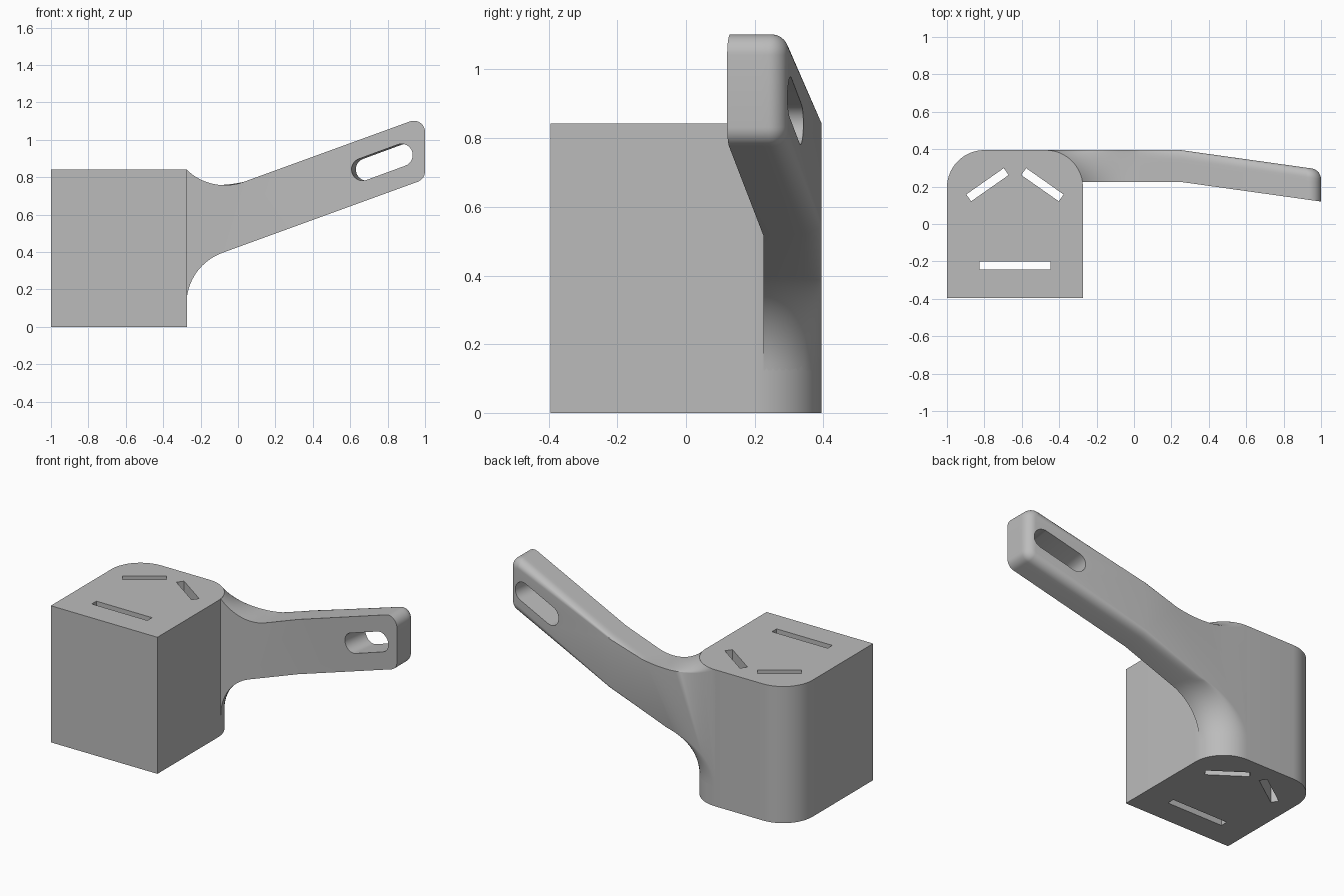
import bpy, bmesh
from math import sin, cos, radians, sqrt, pi, atan
from mathutils import Vector, Matrix

cube = bpy.data.objects.get("Cube")
if cube:
    bpy.data.objects.remove(cube)

grey = bpy.data.materials.new("plain grey")
grey.use_nodes = True
COLOUR = (0.5, 0.5, 0.5, 1)
grey.diffuse_color = COLOUR
grey.node_tree.nodes["Principled BSDF"].inputs["Base Color"].default_value = COLOUR


def arc(cx, cz, r, a0, a1, n=16):
    angles = [radians(a0 + (a1 - a0) * i / n) for i in range(n + 1)]
    return [(cx + r * cos(a), cz + r * sin(a)) for a in angles]


def to_object(name, bm):
    bmesh.ops.recalc_face_normals(bm, faces=bm.faces)
    mesh = bpy.data.meshes.new(name)
    bm.to_mesh(mesh)
    bm.free()
    mesh.materials.append(grey)
    ob = bpy.data.objects.new(name, mesh)
    bpy.context.collection.objects.link(ob)
    return ob


def loft(rings):
    """Closed solid through rings of equal point count."""
    bm = bmesh.new()
    loops = [[bm.verts.new(p) for p in ring] for ring in rings]
    n = len(loops[0])
    for a, b in zip(loops, loops[1:]):
        for i in range(n):
            j = (i + 1) % n
            bm.faces.new((a[i], a[j], b[j], b[i]))
    bm.faces.new(loops[0])
    bm.faces.new(loops[-1])
    return bm


def prism(name, outline, low, high):
    return to_object(name, loft([[(x, y, z) for x, y in outline] for z in (low, high)]))


def activate(ob):
    bpy.ops.object.select_all(action='DESELECT')
    ob.select_set(True)
    bpy.context.view_layer.objects.active = ob


def cut(ob, cutter):
    cutter.hide_render = True
    mod = ob.modifiers.new("cut", 'BOOLEAN')
    mod.operation = 'DIFFERENCE'
    mod.solver = 'EXACT'
    mod.object = cutter
    activate(ob)
    bpy.ops.object.modifier_apply(modifier=mod.name)
    bpy.data.objects.remove(cutter)


def smooth(ob):
    activate(ob)
    bpy.ops.object.shade_smooth_by_angle(angle=radians(30))


# Block with two rounded rear corners
LEFT, RIGHT, BACK, TOP, R = -1.0, -0.273, 0.395, 0.842, 0.2
plan = [(LEFT, -BACK), (RIGHT, -BACK)]
plan += arc(RIGHT - R, BACK - R, R, 0, 90) + arc(LEFT + R, BACK - R, R, 90, 180)
block = prism("block", plan, 0, TOP)

# Three slots straight through the block
mid = (LEFT + RIGHT) / 2
for x, y, length, angle in ((mid, -0.222, 0.38, 0),
                            (mid - 0.147, 0.21, 0.245, 35),
                            (mid + 0.147, 0.21, 0.245, -35)):
    h, w = length / 2, 0.0225
    slot = prism("slot_cutter", [(-h, -w), (h, -w), (h, w), (-h, w)], -0.1, TOP + 0.1)
    slot.data.transform(Matrix.Translation((x, y, 0)) @ Matrix.Rotation(radians(angle), 4, 'Z'))
    cut(block, slot)
smooth(block)

# Arm outline seen from the front: flared root, rounded tip
flare_low = arc(0.017, 0.1235, 0.29, 180, 110)
flare_top = arc(-0.069, 1.0475, 0.29, -70, -134.7)
outline = flare_low + arc(0.94, 0.832, 0.06, -70, 0, 8) + arc(0.94, 1.042, 0.06, 0, 110, 12) + flare_top
outline = [(RIGHT - 0.01, outline[0][1])] + outline + [(RIGHT - 0.01, outline[-1][1])]


def root_edge(y):
    d = max(0, y - (BACK - R))
    return RIGHT - R + sqrt(max(0, R * R - d * d))


def arm_ring(y, inset):
    ring, n = [], len(outline)
    for i, (x, z) in enumerate(outline):
        a, b = Vector(outline[i - 1]), Vector(outline[(i + 1) % n])
        t = (b - a).normalized()
        fade = inset * min(1, max(0, (x - 0.03) / 0.22))
        px, pz = x - t.y * fade, z + t.x * fade
        if x < 0.03:  # stretch the flare to meet the rounded block corner
            px = 0.03 + (x - 0.03) * (0.03 - root_edge(y)) / (0.03 - RIGHT)
        ring.append((px, y, pz))
    return ring


FRONT, FILLET, BEND, SLOPE = 0.225, 0.05, 0.25, 0.14
slices = [(FRONT + (BACK - FILLET - FRONT) * i / 6, 0) for i in range(6)]
slices += [(BACK - FILLET + FILLET * sin(a), FILLET * (1 - cos(a)))
           for a in (pi / 2 * i / 8 for i in range(9))]
bm = loft([arm_ring(y, inset) for y, inset in slices])

# Bend the outer arm towards the front
bmesh.ops.bisect_plane(bm, geom=bm.verts[:] + bm.edges[:] + bm.faces[:],
                       plane_co=(BEND, 0, 0), plane_no=(1, 0, 0))
for v in bm.verts:
    v.co.y -= SLOPE * max(0, v.co.x - BEND)
arm = to_object("arm", bm)

# Rounded slot near the tip, square to the bent face
stadium = arc(0.112, 0, 0.06, -90, 90) + arc(-0.112, 0, 0.06, 90, 270)
slot = prism("arm_slot_cutter", stadium, -0.3, 0.3)
slot.data.transform(Matrix.Translation((0.782, 0.235, 0.88))
                    @ Matrix.Rotation(-atan(SLOPE), 4, 'Z')
                    @ Matrix.Rotation(radians(-20), 4, 'Y')
                    @ Matrix.Rotation(radians(90), 4, 'X'))
cut(arm, slot)
smooth(arm)
